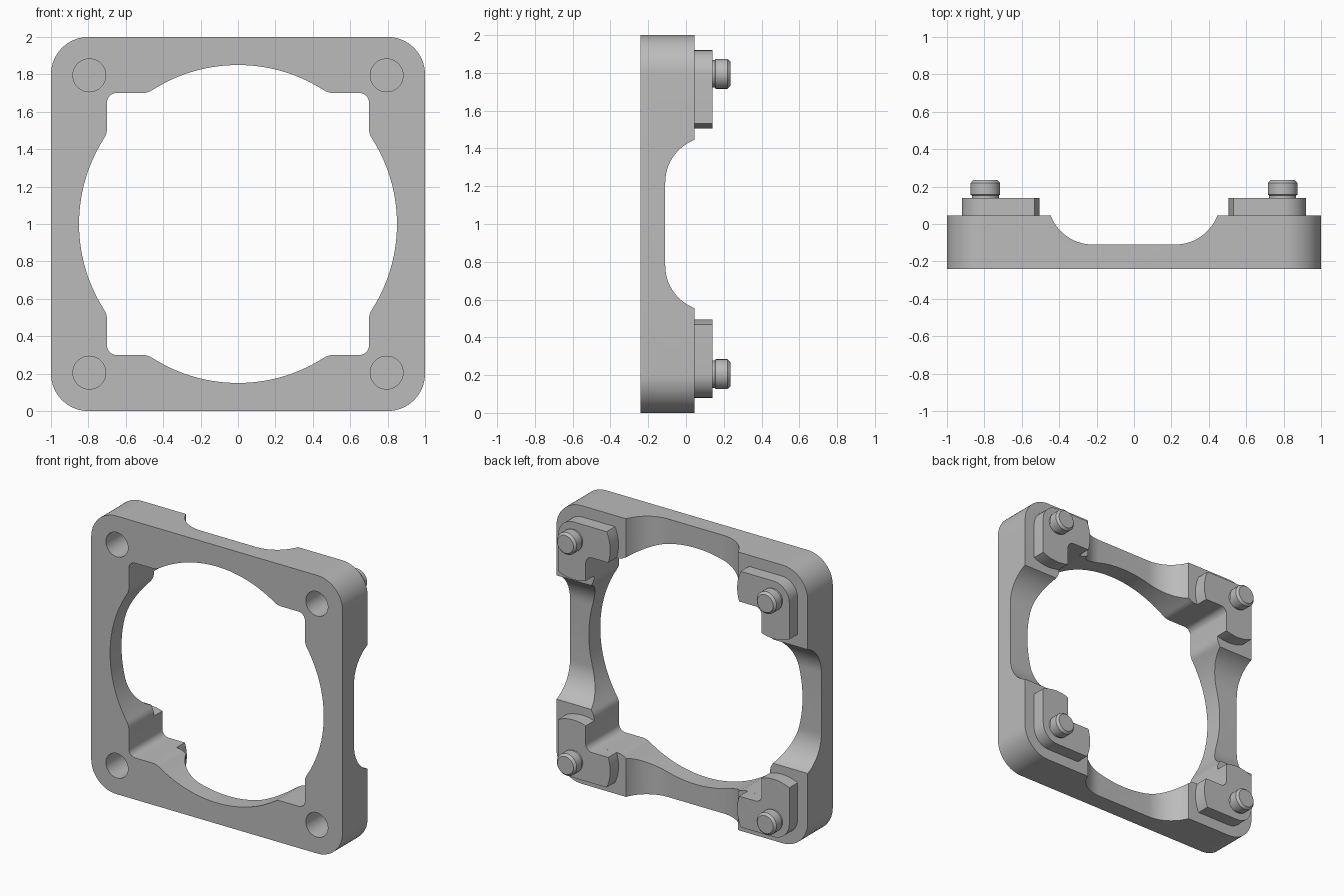
import bpy, bmesh
from math import cos, sin, radians, pi

cube = bpy.data.objects.get("Cube")
if cube:
    bpy.data.objects.remove(cube, do_unlink=True)

grey = bpy.data.materials.new("plain grey")
grey.use_nodes = True
grey.diffuse_color = (0.5, 0.5, 0.5, 1)
grey.node_tree.nodes["Principled BSDF"].inputs["Base Color"].default_value = (0.5, 0.5, 0.5, 1)

FRONT, BACK, PAD_TOP, PIN_TOP = -0.24, 0.045, 0.14, 0.235
PIN = 0.795          # offset of pins and corner arcs from the centre


def arc(cx, cy, r, a0, a1, n=10):
    angles = [radians(a0 + (a1 - a0) * i / n) for i in range(n + 1)]
    return [(cx + r * cos(a), cy + r * sin(a)) for a in angles]


def four_turns(pts):
    """Repeat a quarter outline around the centre."""
    out = []
    for _ in range(4):
        out += pts
        pts = [(-b, a) for a, b in pts]
    return out


def finish(name, bm):
    bmesh.ops.remove_doubles(bm, verts=bm.verts[:], dist=1e-4)
    bmesh.ops.recalc_face_normals(bm, faces=bm.faces[:])
    mesh = bpy.data.meshes.new(name)
    bm.to_mesh(mesh)
    bm.free()
    ob = bpy.data.objects.new(name, mesh)
    ob.location.z = 1
    bpy.context.collection.objects.link(ob)
    mesh.materials.append(grey)
    return ob


def along_y(a, b, h):
    return (a, h, b)


def along_z(a, b, h):
    return (a, b, h)


def along_x(a, b, h):
    return (h, b, a)


def prism(name, pts, h0, h1, place=along_y):
    bm = bmesh.new()
    face = bm.faces.new([bm.verts.new(place(a, b, h0)) for a, b in pts])
    top = bmesh.ops.extrude_face_region(bm, geom=[face])["geom"]
    low, high = place(0, 0, h0), place(0, 0, h1)
    shift = [q - p for p, q in zip(low, high)]
    bmesh.ops.translate(bm, vec=shift, verts=[v for v in top if isinstance(v, bmesh.types.BMVert)])
    if not any(f.is_valid and all(abs(v.co.dot(shift_vec(shift)) - h0) < 1e-5 for v in f.verts)
               for f in bm.faces):
        bm.faces.new([v for v in bm.verts][:len(pts)])
    return finish(name, bm)


def shift_vec(shift):
    from mathutils import Vector
    return Vector(shift).normalized()


def activate(ob):
    bpy.ops.object.select_all(action="DESELECT")
    ob.select_set(True)
    bpy.context.view_layer.objects.active = ob


def mirror(ob):
    mod = ob.modifiers.new("corners", "MIRROR")
    mod.use_axis = (True, False, True)
    mod.use_mirror_merge = False
    activate(ob)
    bpy.ops.object.modifier_apply(modifier=mod.name)
    return ob


def cut(ob, cutter):
    cutter.hide_render = True
    mod = ob.modifiers.new("cut", "BOOLEAN")
    mod.operation, mod.solver, mod.object = "DIFFERENCE", "EXACT", cutter
    activate(ob)
    bpy.ops.object.modifier_apply(modifier=mod.name)
    bpy.data.objects.remove(cutter, do_unlink=True)


def smooth(ob):
    activate(ob)
    bpy.ops.object.shade_smooth_by_angle(angle=radians(30))


# Frame: rounded square block
frame = prism("frame", four_turns(arc(0.8, 0.8, 0.2, 0, 90, 14)), FRONT, BACK)

# Opening: circle joined with a rounded square, blended by fillets
quarter = (arc(0, 0, 0.85, 0, 32.6, 14) + arc(0.8, 0.512, 0.1, 212.6, 180, 6)[1:]
           + arc(0.65, 0.65, 0.05, 0, 90, 8) + arc(0.512, 0.8, 0.1, 270, 237.4, 6)
           + arc(0, 0, 0.85, 57.4, 90, 14)[1:-1])
cut(frame, prism("opening_cutter", four_turns(quarter), -0.5, 0.5))

# Scooped channels across the back of all four sides
right = arc(0.22, 0.131, 0.241, 270, 339.1, 14) + [(0.445, 0.2)]
scoop = right + [(-a, b) for a, b in reversed(right)]
cut(frame, prism("upright_channel_cutter", scoop, -1.5, 1.5, along_z))
cut(frame, prism("level_channel_cutter", scoop, -1.5, 1.5, along_x))

# Blind holes in the front corners
hole = arc(PIN, PIN, 0.088, 0, 360, 40)[:-1]
cut(frame, mirror(prism("hole_cutter", hole, -0.5, FRONT + 0.2)))
smooth(frame)

# Raised corner pads: rounded outside, arms ending on an arc around the pin
pad = (arc(PIN, PIN, 0.125, 0, 90) + arc(PIN, PIN, 0.29, 154.5, 199.1)
       + arc(0.65, 0.65, 0.05, 90, 0, 8) + arc(PIN, PIN, 0.29, 250.9, 295.5))
smooth(mirror(prism("corner_pads", pad, BACK, PAD_TOP)))

# Pins with a slim neck and a chamfered tip
profile = [(0.072, PAD_TOP), (0.072, 0.153), (0.079, 0.157), (0.079, PIN_TOP - 0.016),
           (0.064, PIN_TOP), (0, PIN_TOP)]
bm = bmesh.new()
verts = [bm.verts.new((PIN + r, y, PIN)) for r, y in profile]
edges = [bm.edges.new(pair) for pair in zip(verts, verts[1:])]
bmesh.ops.spin(bm, geom=verts + edges, cent=(PIN, 0, PIN), axis=(0, 1, 0), angle=2 * pi, steps=36)
smooth(mirror(finish("corner_pins", bm)))
